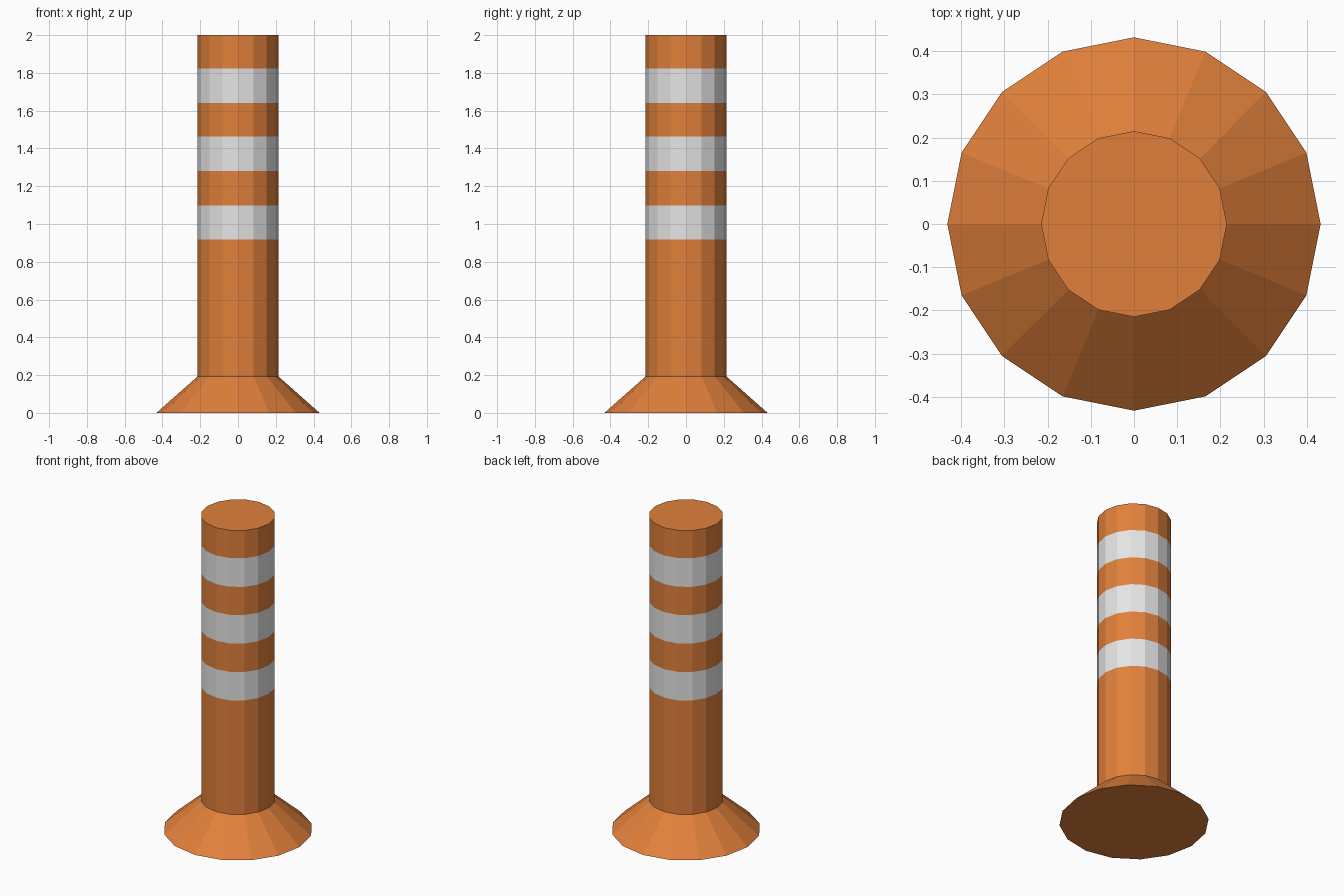
import bpy, bmesh, math

if "Cube" in bpy.data.objects:
    bpy.data.objects.remove(bpy.data.objects["Cube"])

SIDES = 16
R_POST, R_BASE = 0.215, 0.432


def material(name, rgb):
    m = bpy.data.materials.new(name)
    m.diffuse_color = (*rgb, 1)
    m.use_nodes = True
    m.node_tree.nodes["Principled BSDF"].inputs["Base Color"].default_value = m.diffuse_color
    return m


orange = material("orange plastic", (0.752, 0.216, 0.044))
white = material("reflective white", (0.783, 0.783, 0.783))

# Profile (radius, height): flared foot, then post cut at each stripe edge
stripe_edges = [0.918, 1.099, 1.28, 1.462, 1.641, 1.823]
profile = [(R_BASE, 0.0), (R_POST, 0.192)]
profile += [(R_POST, z) for z in stripe_edges] + [(R_POST, 2.0)]

bm = bmesh.new()
rings = []
for r, z in profile:
    angles = [2 * math.pi * i / SIDES for i in range(SIDES)]
    rings.append([bm.verts.new((r * math.cos(a), r * math.sin(a), z)) for a in angles])

# Side walls; every other band above the first stripe edge is white
for k, (lo, hi) in enumerate(zip(rings, rings[1:])):
    for i in range(SIDES):
        j = (i + 1) % SIDES
        f = bm.faces.new((lo[i], lo[j], hi[j], hi[i]))
        f.material_index = 1 if k in (2, 4, 6) else 0

# Bottom and top caps
bm.faces.new(rings[0][::-1])
bm.faces.new(rings[-1])

mesh = bpy.data.meshes.new("bollard")
bm.to_mesh(mesh)
bm.free()
mesh.materials.append(orange)
mesh.materials.append(white)
bpy.context.collection.objects.link(bpy.data.objects.new("bollard", mesh))
